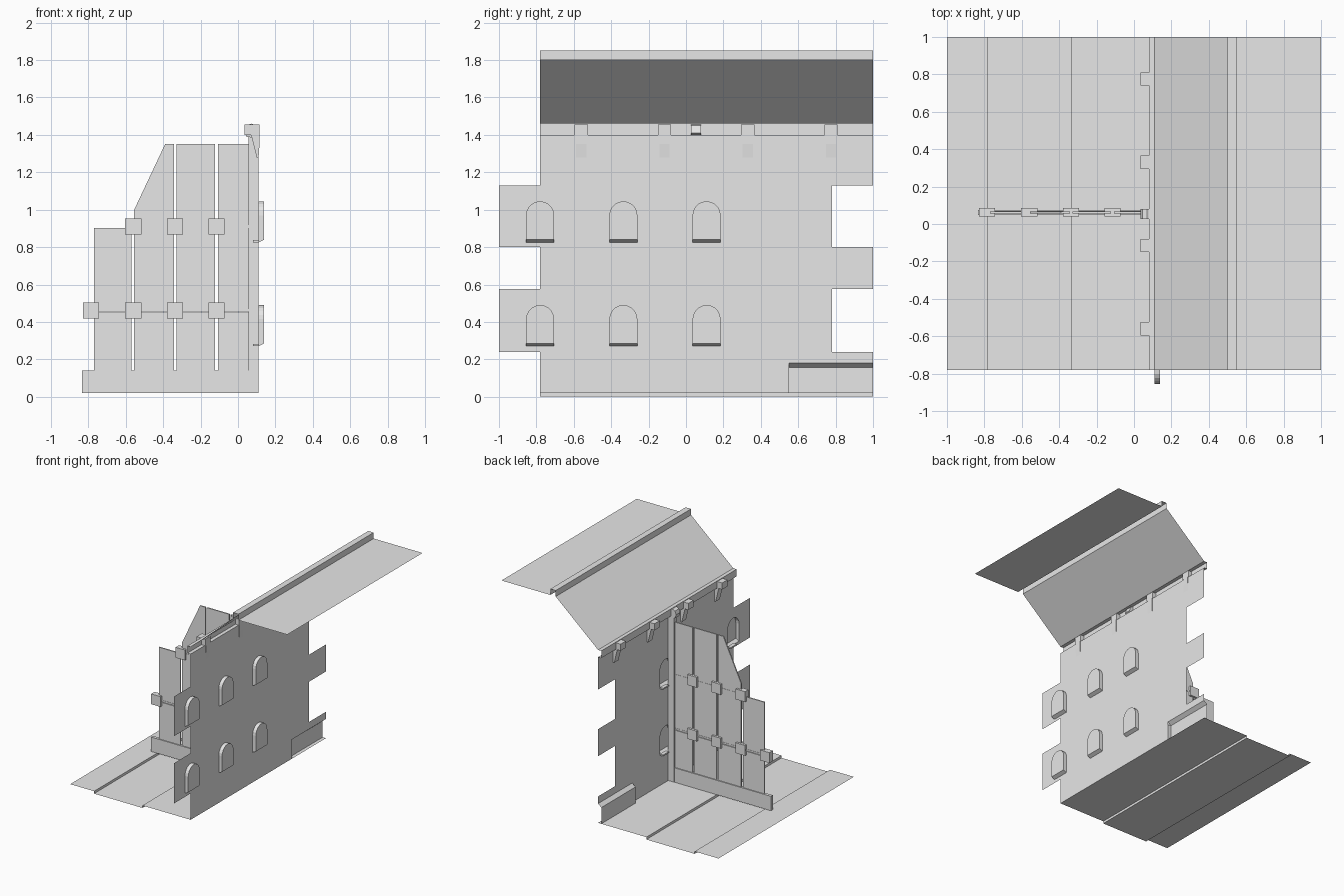
import bpy, bmesh, math
from mathutils import Vector

cube = bpy.data.objects.get("Cube")
if cube:
    bpy.data.objects.remove(cube, do_unlink=True)

grey = bpy.data.materials.new("plain_grey")
grey.use_nodes = True
grey.diffuse_color = (0.8, 0.8, 0.8, 1)
grey.node_tree.nodes["Principled BSDF"].inputs["Base Color"].default_value = (0.8, 0.8, 0.8, 1)

WALL_X = 0.11
FRONT, BACK = -0.78, 1.0
FIN_Y = 0.062


def link_bmesh(name, bm):
    bmesh.ops.recalc_face_normals(bm, faces=bm.faces)
    mesh = bpy.data.meshes.new(name)
    bm.to_mesh(mesh)
    bm.free()
    mesh.materials.append(grey)
    obj = bpy.data.objects.new(name, mesh)
    bpy.context.collection.objects.link(obj)
    return obj


def sheet(name, profile, y0=FRONT, y1=BACK):
    """Thin folded sheet: an open x-z profile swept along y."""
    bm = bmesh.new()
    a = [bm.verts.new((x, y0, z)) for x, z in profile]
    b = [bm.verts.new((x, y1, z)) for x, z in profile]
    for i in range(len(profile) - 1):
        bm.faces.new((a[i], a[i + 1], b[i + 1], b[i]))
    return link_bmesh(name, bm)


def prism(name, profile, y, width):
    """Solid x-z outline centred on y."""
    bm = bmesh.new()
    face = bm.faces.new([bm.verts.new((x, y - width / 2, z)) for x, z in profile])
    ext = bmesh.ops.extrude_face_region(bm, geom=[face])
    moved = [g for g in ext["geom"] if isinstance(g, bmesh.types.BMVert)]
    bmesh.ops.translate(bm, verts=moved, vec=Vector((0, width, 0)))
    return link_bmesh(name, bm)


def slab(name, x0, x1, z0, z1, y=FIN_Y, width=0.01):
    return prism(name, [(x0, z0), (x1, z0), (x1, z1), (x0, z1)], y, width)


def arch(y, z, half=0.075, straight=0.145, steps=10):
    """Round-topped window outline in y-z."""
    pts = [(y - half, z), (y + half, z)]
    for i in range(steps + 1):
        a = math.pi * i / steps
        pts.append((y + half * math.cos(a), z + straight + half * math.sin(a)))
    return pts


# Floor with a shallow channel
sheet("floor", [(-1, 0.02), (-0.78, 0.02), (-0.78, 0), (-0.335, 0),
                (-0.335, 0.02), (WALL_X, 0.02)])

# Eave channel, roof slope, ridge and flat outer roof
sheet("eave", [(WALL_X, 1.4), (0.08, 1.4), (0.08, 1.46), (WALL_X, 1.46)])
sheet("roof_slope", [(WALL_X, 1.46), (0.5, 1.8)])
sheet("ridge", [(0.5, 1.8), (0.5, 1.85), (0.55, 1.85), (0.55, 1.8)])
sheet("outer_roof", [(0.55, 1.8), (1, 1.8)])

# Wall outline with toothed ends and window openings
teeth = [(0.24, 0.575), (0.8, 1.13)]
outline = [(FRONT, 0.02), (0.55, 0.02), (0.55, 0.18), (BACK, 0.18)]
for lo, hi in teeth:
    outline += [(BACK, lo), (0.78, lo), (0.78, hi), (BACK, hi)]
outline += [(BACK, 1.4), (FRONT, 1.4)]
for lo, hi in reversed(teeth):
    outline += [(FRONT, hi), (-1, hi), (-1, lo), (FRONT, lo)]
windows = [(y, z) for y in (-0.78, -0.335, 0.11) for z in (0.27, 0.825)]

curve = bpy.data.curves.new("wall_outline", "CURVE")
curve.dimensions = "2D"
curve.fill_mode = "BOTH"
for pts in [outline] + [arch(y, z) for y, z in windows]:
    spline = curve.splines.new("POLY")
    spline.points.add(len(pts) - 1)
    for p, (u, v) in zip(spline.points, pts):
        p.co = (u, v, 0, 1)
    spline.use_cyclic_u = True
helper = bpy.data.objects.new("wall_outline", curve)
bpy.context.collection.objects.link(helper)
deps = bpy.context.evaluated_depsgraph_get()
flat = bpy.data.meshes.new_from_object(helper.evaluated_get(deps))
bm = bmesh.new()
bm.from_mesh(flat)
for v in bm.verts:
    v.co = (WALL_X, v.co.x, v.co.y)
link_bmesh("wall", bm)
bpy.data.objects.remove(helper, do_unlink=True)
bpy.data.meshes.remove(flat)

# Windows pushed out of the wall, each with a small sill
for y, z in windows:
    bm = bmesh.new()
    pts = arch(y, z)
    inner = [bm.verts.new((WALL_X, u, v)) for u, v in pts]
    outer = [bm.verts.new((0.14, u, max(v, z + 0.015))) for u, v in pts]
    for i in range(len(pts)):
        j = (i + 1) % len(pts)
        bm.faces.new((inner[i], inner[j], outer[j], outer[i]))
    bm.faces.new(outer)
    link_bmesh("window", bm)
    slab("window_sill", 0.08, WALL_X, z, z + 0.012, y + 0.037, 0.075)

# Recessed skirting pocket at the back foot of the wall
sheet("skirting", [(0.08, 0.02), (0.08, 0.155), (WALL_X, 0.18)], 0.55, BACK)
slab("skirting_end", 0.08, WALL_X, 0.02, 0.155, 0.551, 0.002)

# Eave brackets with tapered feet
for y in (-0.56, -0.115, 0.33, 0.775):
    slab("bracket", 0.035, 0.115, 1.4, 1.455, y, 0.07)
    prism("bracket_foot", [(0.07, 1.4), (0.115, 1.4), (0.115, 1.35),
                           (WALL_X, 1.28), (0.1, 1.28)], y, 0.055)

# Partition: post with a faceted head, base beam
slab("post", 0.055, WALL_X, 0.02, 1.4, FIN_Y, 0.03)
prism("post_head", [(0.035, 1.42), (0.045, 1.39), (0.08, 1.385), (0.115, 1.41),
                    (0.1, 1.45), (0.07, 1.46), (0.045, 1.45)], 0.053, 0.055)
slab("base_beam", -0.835, 0.055, 0.02, 0.14, FIN_Y, 0.026)

# Partition planks in columns and rows
columns = [(-0.77, -0.57), (-0.555, -0.341), (-0.328, -0.122), (-0.108, 0.055)]
rows = [(0.14, 0.45), (0.462, 0.903), (0.915, 1.35)]
for c, (x0, x1) in enumerate(columns):
    for r, (z0, z1) in enumerate(rows):
        if r == 2 and c == 0:
            continue
        if r == 2 and c == 1:
            prism("sloped_plank", [(x0, z0), (x1, z0), (x1, z1), (-0.39, z1), (x0, 1)],
                  FIN_Y, 0.01)
        else:
            slab("plank", x0, x1, z0, z1)

# Rails and clamp blocks
for z, xs in ((0.462, (-0.785, -0.56, -0.336, -0.115)), (0.91, (-0.56, -0.336, -0.115))):
    slab("rail", xs[0], 0.055, z - 0.007, z + 0.007, FIN_Y, 0.014)
    for x in xs:
        slab("clamp_block", x - 0.043, x + 0.043, z - 0.043, z + 0.043, FIN_Y, 0.045)
